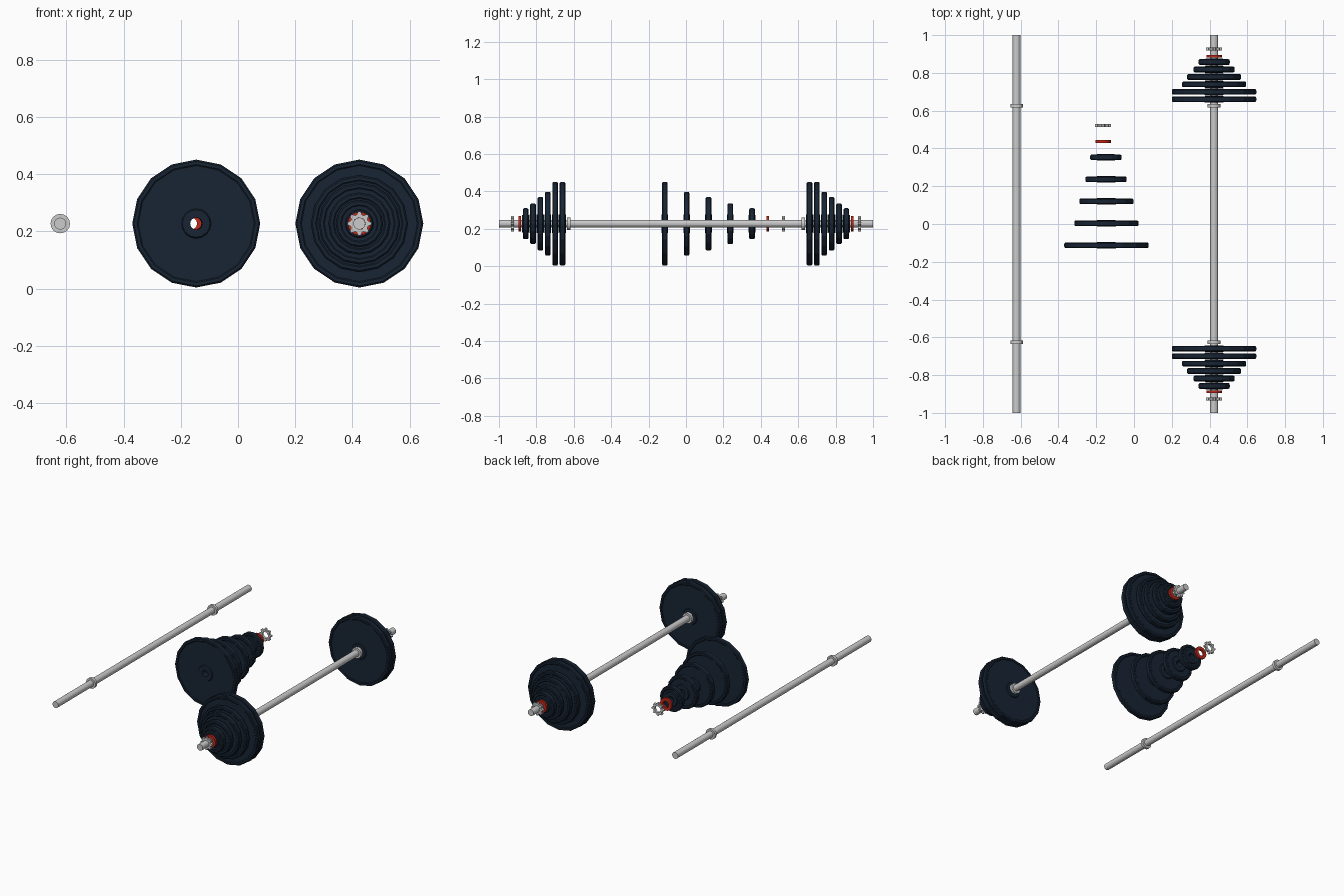
import bpy, bmesh, math

if "Cube" in bpy.data.objects:
    bpy.data.objects.remove(bpy.data.objects["Cube"])

Z = 0.227           # height of every bar axis
BORE = 0.021        # plate hole and bar radius


def material(name, rgb):
    m = bpy.data.materials.new(name)
    m.diffuse_color = (*rgb, 1)
    m.use_nodes = True
    m.node_tree.nodes["Principled BSDF"].inputs["Base Color"].default_value = m.diffuse_color
    return m


NAVY = material("dark_navy", (0.009, 0.018, 0.034))
RED = material("red", (0.55, 0.02, 0.01))


def lathe(name, profile, x, y, sides=16, mat=None, closed=True, lobes=None):
    """Spin (radius, y) points about the y axis; lobes scales the outer points."""
    bm = bmesh.new()
    rings = []
    for i in range(sides):
        a = 2 * math.pi * (i - (0.5 if lobes else 0)) / sides
        ring = []
        for r, h in profile:
            if lobes and r > 0.03:
                r *= lobes[i % len(lobes)]
            ring.append(bm.verts.new((r * math.cos(a), h, r * math.sin(a))))
        rings.append(ring)
    n = len(profile)
    for i in range(sides):
        p, q = rings[i], rings[(i + 1) % sides]
        for j in range(n if closed else n - 1):
            k = (j + 1) % n
            bm.faces.new((p[j], p[k], q[k], q[j]))
    if not closed:
        bm.faces.new([r[0] for r in rings])
        bm.faces.new([r[-1] for r in rings])
    bmesh.ops.recalc_face_normals(bm, faces=bm.faces)
    me = bpy.data.meshes.new(name)
    bm.to_mesh(me)
    bm.free()
    if mat:
        me.materials.append(mat)
    ob = bpy.data.objects.new(name, me)
    ob.location = (x, y, Z)
    bpy.context.collection.objects.link(ob)
    return ob


def plate(name, R, x, y):
    # half section: hub, recessed web, rounded rim, mirrored to the other face
    hub = min(0.052, R * 0.6)
    half = [(BORE, 0.018), (hub - 0.004, 0.018), (hub, 0.012), (R - 0.021, 0.012),
            (R - 0.017, 0.015), (R - 0.006, 0.015), (R - 0.001, 0.011), (R, 0.006)]
    lathe(name, half + [(r, -h) for r, h in reversed(half)], x, y, mat=NAVY)


def ring(name, r0, r1, t, x, y, **kw):
    h = t / 2
    lathe(name, [(r0, h), (r1, h), (r1, -h), (r0, -h)], x, y, **kw)


def red_washer(name, x, y):
    ring(name, BORE, 0.041, 0.014, x, y, mat=RED)


def star_nut(name, x, y):
    ring(name, BORE, 0.042, 0.016, x, y, sides=32, lobes=(1, 1, 0.76, 0.76))


def bar(name, x):
    lathe(name, [(BORE, -1), (BORE, 1)], x, 0, closed=False)
    for s in (-1, 1):
        ring(name + "_stop", BORE - 0.001, 0.034, 0.018, x, s * 0.626)


# Empty bar and loaded bar
bar("empty_bar", -0.621)
bar("loaded_bar", 0.424)

# Plates, washers and nuts on both ends of the loaded bar
radii = [0.2235, 0.17, 0.143, 0.109, 0.083]
for s in (-1, 1):
    for i, R in enumerate(radii[:1] + radii):
        plate("loaded_plate", R, 0.424, s * (0.66 + 0.0395 * i))
    red_washer("loaded_washer", 0.424, s * 0.889)
    star_nut("loaded_nut", 0.424, s * 0.927)

# Spare set laid out in a row
for i, R in enumerate(radii):
    plate("spare_plate", R, -0.146 - 0.0015 * max(0, i - 2), -0.113 + 0.1165 * i)
red_washer("spare_washer", -0.164, 0.437)
star_nut("spare_nut", -0.164, 0.521)
